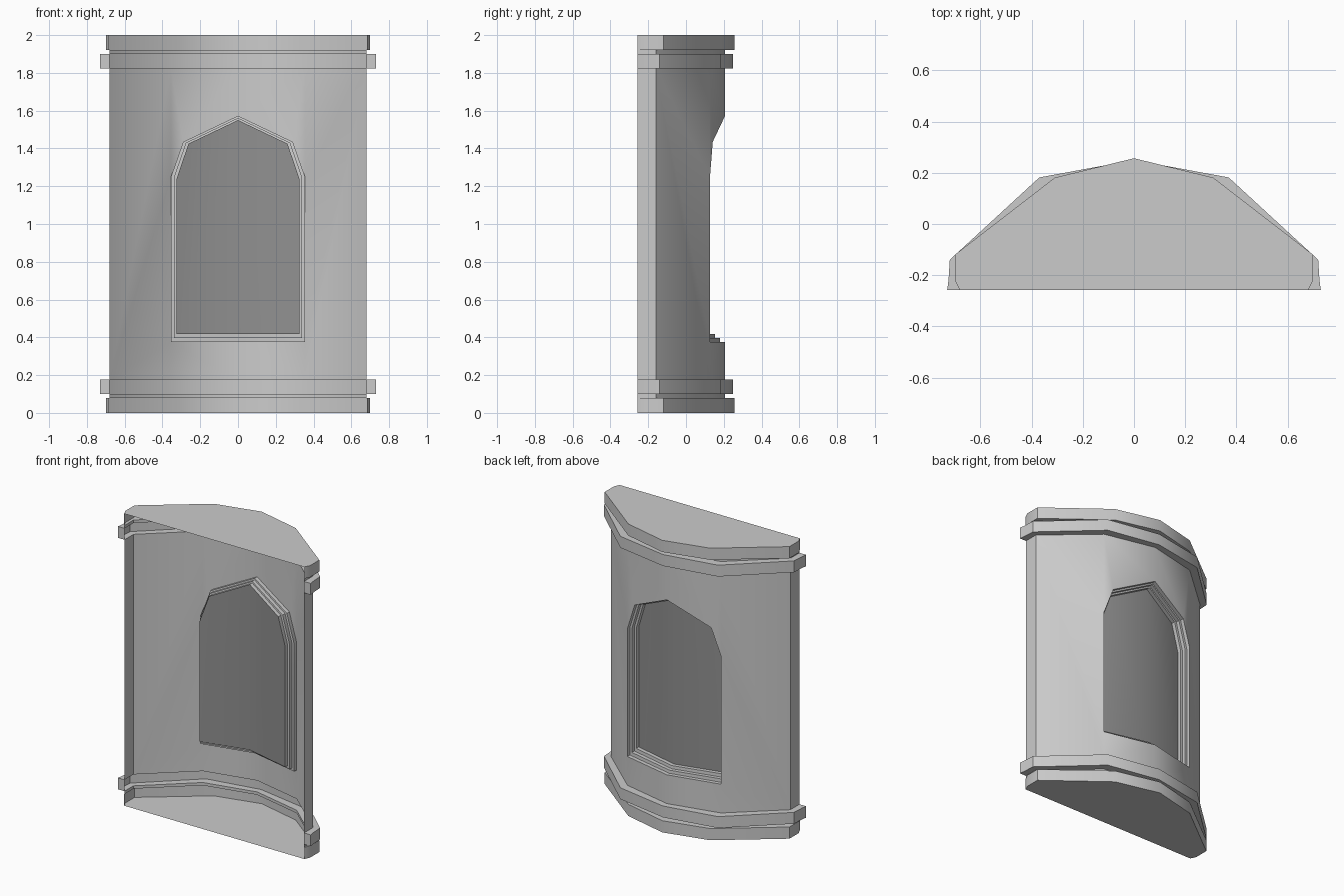
import bpy, bmesh

if "Cube" in bpy.data.objects:
    bpy.data.objects.remove(bpy.data.objects["Cube"])

# Half plan profiles (x, y), from the centre of the curve round to the flat open side
FRONT = -.257
WALL = [(0, .207), (.355, .127), (.68, -.16), (.68, -.22), (.68, FRONT)]
BAND = [(0, .25), (.37, .182), (.72, -.14), (.725, -.22), (.73, FRONT)]
CAP = [(0, .257), (.31, .181), (.70, -.12), (.70, -.22), (.682, FRONT)]


def wall_y(x):
    """Depth of the wall face at a given x."""
    (x0, y0), (x1, y1), (x2, y2) = WALL[:3]
    if x <= x1:
        return y0 + (y1 - y0) * x / x1
    return y1 + (y2 - y1) * (x - x1) / (x2 - x1)


def build(name, faces):
    """Make an object from right-half faces, mirrored across x = 0."""
    bm = bmesh.new()
    for f in faces:
        bm.faces.new([bm.verts.new(p) for p in f])
        bm.faces.new([bm.verts.new((-x, y, z)) for x, y, z in reversed(f)])
    bmesh.ops.remove_doubles(bm, verts=bm.verts, dist=1e-4)
    me = bpy.data.meshes.new(name)
    bm.to_mesh(me)
    bm.free()
    ob = bpy.data.objects.new(name, me)
    bpy.context.collection.objects.link(ob)
    bpy.ops.object.select_all(action='DESELECT')
    ob.select_set(True)
    bpy.context.view_layer.objects.active = ob
    bpy.ops.object.shade_smooth_by_angle(angle=0.61)
    return ob


def loft(rings):
    """Quads between successive point rings."""
    return [[a[i], b[i], b[i + 1], a[i + 1]]
            for a, b in zip(rings, rings[1:]) for i in range(len(a) - 1)]


def ring(profile, z):
    return [(x, y, z) for x, y in profile]


# Stepped base and top mouldings with flat end plates
steps = [(CAP, 0), (CAP, .08), (WALL, .08), (WALL, .10),
         (BAND, .10), (BAND, .178), (WALL, .178)]
base = loft([ring(p, z) for p, z in steps])
wx, bx = WALL[-1][0], BAND[-1][0]
base.append([(wx, FRONT, .10), (bx, FRONT, .10), (bx, FRONT, .178), (wx, FRONT, .178)])
base.append(ring(CAP, 0) + [(0, FRONT, 0)])
top = [[(x, y, 2 - z) for x, y, z in reversed(f)] for f in base]
build("base_moulding", base)
build("top_moulding", top)

# Curved wall around the pointed window opening
LO, HI, X = .178, 1.822, .355
OUTER = [(0, .375), (X, .375), (X, 1.25), (.29, 1.435), (0, 1.573)]
INNER = [(0, .418), (.325, .418), (.325, 1.24), (.262, 1.425), (0, 1.55)]


def on_wall(pts):
    """Place an x-z outline on the wall, facing outward."""
    return [(x, wall_y(x), z) for x, z in reversed(pts)]


o = OUTER
wall = [on_wall([(0, LO), (X, LO), o[1], o[0]]),
        on_wall([o[4], o[3], o[2], (X, HI), (0, HI)]),
        on_wall([(X, LO), (.68, LO), (.68, HI), (X, HI), o[2], o[1]])]
wall += loft([ring(WALL[2:], LO), ring(WALL[2:], HI)])
build("curved_wall", wall)


# Stepped window recess sinking inward
def frame(t, depth):
    return [(a[0] + (b[0] - a[0]) * t, wall_y(a[0]) - depth, a[1] + (b[1] - a[1]) * t)
            for a, b in zip(OUTER, INNER)]


levels = [(0, 0), (0, .027), (.5, .027), (.5, .053), (1, .053), (1, .08)]
rings = [frame(t, d) for t, d in levels]
build("window_frame", loft(rings))

# Darker blind panel at the back of the recess
panel = build("window_panel", [rings[-1][::-1]])
dark = bpy.data.materials.new("dark_grey")
dark.diffuse_color = (.28, .28, .28, 1)
dark.use_nodes = True
dark.node_tree.nodes["Principled BSDF"].inputs["Base Color"].default_value = dark.diffuse_color
panel.data.materials.append(dark)
